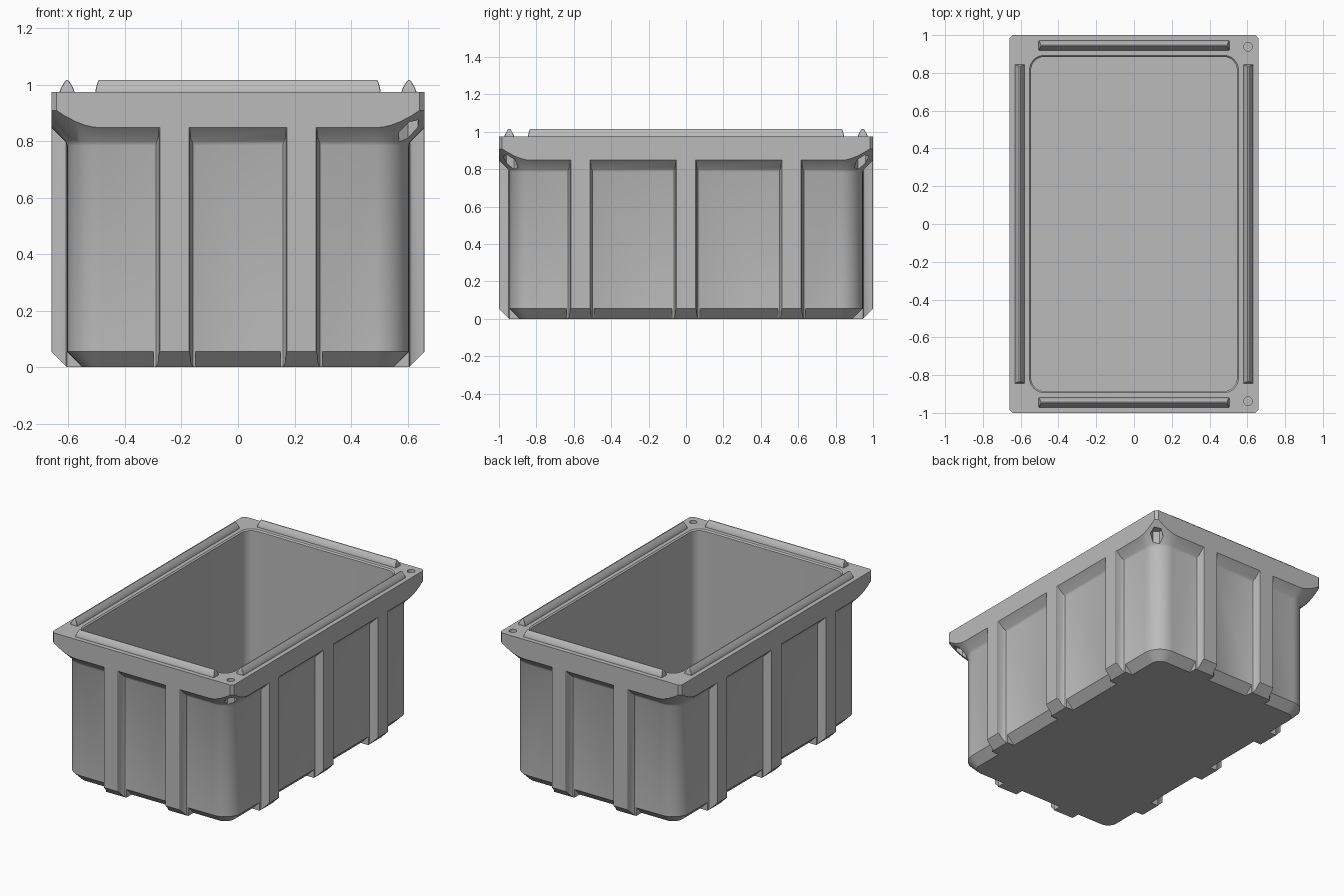
import bpy, bmesh, math
from mathutils import Matrix

cube = bpy.data.objects.get("Cube")
if cube:
    bpy.data.objects.remove(cube, do_unlink=True)

grey = bpy.data.materials.new("grey_plastic")
grey.use_nodes = True
colour = (0.5, 0.5, 0.5, 1)
grey.diffuse_color = colour
grey.node_tree.nodes["Principled BSDF"].inputs["Base Color"].default_value = colour

HX, HY = 0.605, 0.945      # panel half sizes
OUT = 0.055                # rib and rim overhang
R = 0.12                   # body corner radius
TOP = 0.975


def ring(hx, hy, r, z, seg=10):
    """Rounded rectangle; seg=1 gives chamfered corners."""
    pts = []
    for k, (sx, sy) in enumerate([(1, 1), (-1, 1), (-1, -1), (1, -1)]):
        for i in range(seg + 1):
            a = (k + i / seg) * math.pi / 2
            pts.append((sx * (hx - r) + r * math.cos(a), sy * (hy - r) + r * math.sin(a), z))
    return pts


def finish(name, bm, matrix=None):
    if matrix:
        bm.transform(matrix)
    bmesh.ops.recalc_face_normals(bm, faces=bm.faces)
    mesh = bpy.data.meshes.new(name)
    bm.to_mesh(mesh)
    bm.free()
    mesh.materials.append(grey)
    obj = bpy.data.objects.new(name, mesh)
    bpy.context.collection.objects.link(obj)
    return obj


def loft(name, rings, matrix=None):
    bm = bmesh.new()
    loops = [[bm.verts.new(p) for p in r] for r in rings]
    n = len(loops[0])
    for a, b in zip(loops, loops[1:]):
        for i in range(n):
            j = (i + 1) % n
            bm.faces.new((a[i], a[j], b[j], b[i]))
    bm.faces.new(loops[0])
    bm.faces.new(loops[-1])
    return finish(name, bm, matrix)


def rib(name, matrix):
    """Filleted rib standing out along +x, with a sloped foot."""
    half = [(0.074, -0.058), (0.074, 0), (0.065, 0.003), (0.058, 0.014), (0.055, 0.05), (0.051, OUT)]
    bm = bmesh.new()
    cols = []
    for s in (1, -1):
        cols.append([(bm.verts.new((d, s * w, max(0, d))), bm.verts.new((d, s * w, 0.93)))
                     for w, d in half])
    p, q = cols
    for i in range(len(half) - 1):
        for c in cols:
            bm.faces.new((c[i][0], c[i + 1][0], c[i + 1][1], c[i][1]))
        for e in (0, 1):
            bm.faces.new((p[i][e], p[i + 1][e], q[i + 1][e], q[i][e]))
    for i in (0, -1):
        bm.faces.new((p[i][0], p[i][1], q[i][1], q[i][0]))
    return finish(name, bm, matrix)


def prism(name, sides, r, x, y, z0, z1):
    bm = bmesh.new()
    bmesh.ops.create_cone(bm, cap_ends=True, segments=sides, radius1=r, radius2=r, depth=z1 - z0)
    return finish(name, bm, Matrix.Translation((x, y, (z0 + z1) / 2))
                  @ Matrix.Rotation(math.atan2(y, x), 4, 'Z'))


def combine(target, tool, operation):
    mod = target.modifiers.new(operation, 'BOOLEAN')
    mod.operation, mod.solver, mod.object = operation, 'EXACT', tool
    bpy.context.view_layer.objects.active = target
    bpy.ops.object.modifier_apply(modifier=mod.name)
    bpy.data.objects.remove(tool, do_unlink=True)


# Body whose flared top is trimmed to the rectangular rim
def grown(d, z):
    return ring(HX + d, HY + d, R + d, z)


crate = loft("crate", [grown(-OUT, 0), grown(0, OUT), grown(0, 0.785), grown(0.006, 0.799),
                       grown(0.15, 0.943), grown(0.15, TOP)])
combine(crate, loft("rim_trim", [ring(HX + OUT, HY + OUT, 0.017, z, 1) for z in (-0.1, TOP)]),
        'INTERSECT')

# Vertical ribs on all four sides
for side in range(4):
    turn = Matrix.Rotation(side * math.pi / 2, 4, 'Z')
    reach, spots = (HX, (-0.565, 0, 0.565)) if side % 2 == 0 else (HY, (-0.225, 0.225))
    for t in spots:
        combine(crate, rib("rib", turn @ Matrix.Translation((reach, t, 0))), 'UNION')

# Hollow inside with an eased lip
combine(crate, loft("hollow", [ring(0.545, 0.885, 0.07, 0.055), ring(0.545, 0.885, 0.07, 0.967),
                               ring(0.556, 0.896, 0.08, 0.978), ring(0.556, 0.896, 0.08, 1.1)]),
        'DIFFERENCE')

# Screw holes above and hexagonal pockets below each corner
for sx in (1, -1):
    for sy in (1, -1):
        x, y = sx * 0.604, sy * 0.938
        combine(crate, prism("screw_hole", 20, 0.023, x, y, 0.925, 1.1), 'DIFFERENCE')
        combine(crate, prism("nut_pocket", 6, 0.04, x, y, 0.7, 0.885), 'DIFFERENCE')

# Locating ridges along the rim
for side in range(4):
    turn = Matrix.Rotation(side * math.pi / 2, 4, 'Z')
    length, reach = (0.845, HX) if side % 2 == 0 else (0.505, HY)
    steps = [(0.026, 0.96), (0.026, 0.977), (0.021, 0.99), (0.009, 1.01), (0.003, 1.016)]
    combine(crate, loft("ridge", [ring(w, length - (0.026 - w) / 2, 0.002, z, 1) for w, z in steps],
                        turn @ Matrix.Translation((reach, 0, 0))), 'UNION')

bpy.ops.object.select_all(action='DESELECT')
crate.select_set(True)
bpy.context.view_layer.objects.active = crate
bpy.ops.object.shade_smooth_by_angle(angle=math.radians(30))
